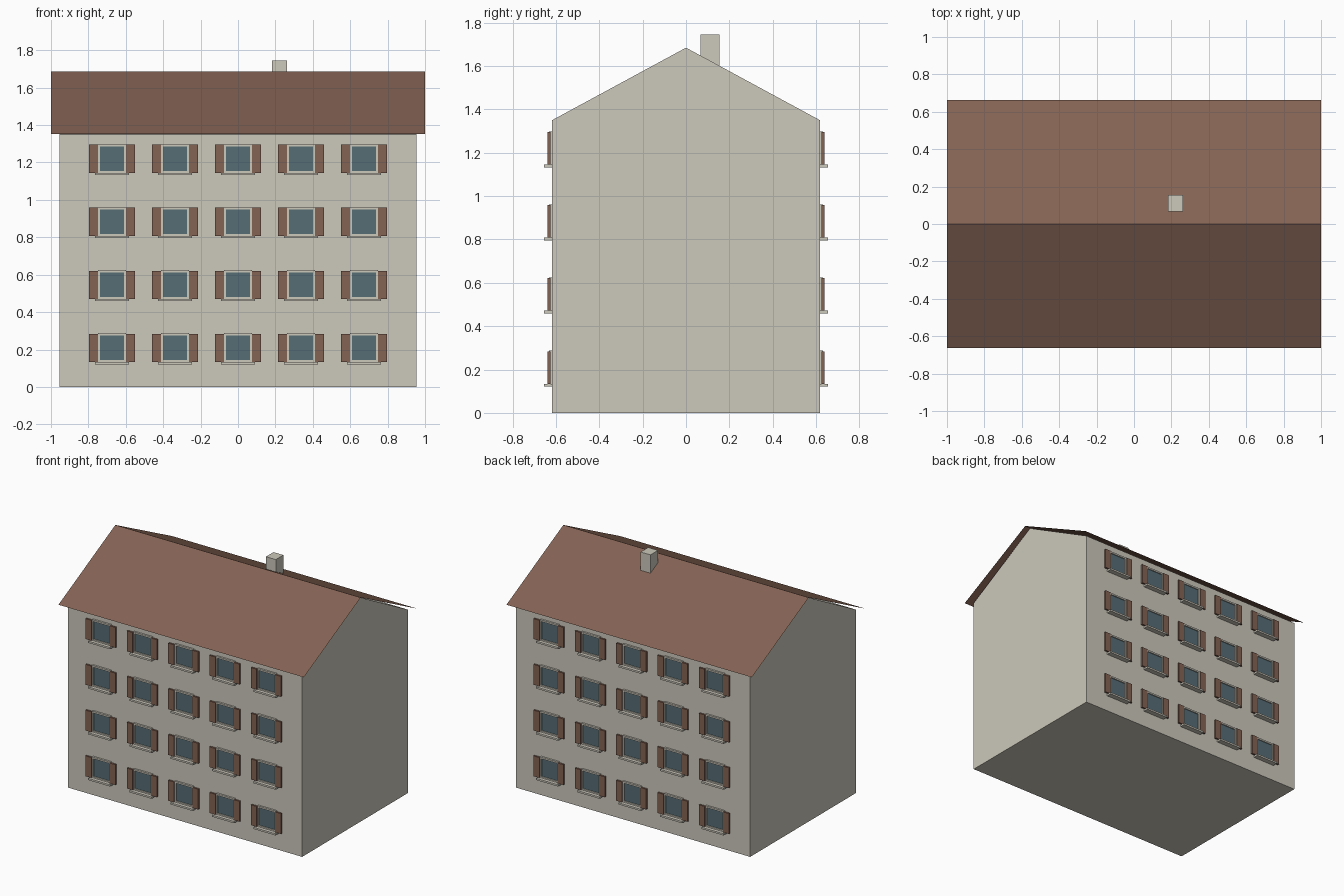
import bpy, bmesh

cube = bpy.data.objects.get("Cube")
if cube:
    bpy.data.objects.remove(cube, do_unlink=True)


def material(name, rgb):
    """Flat material from display values 0-255."""
    color = [((c / 255 + 0.055) / 1.055) ** 2.4 for c in rgb] + [1]
    m = bpy.data.materials.new(name)
    m.use_nodes = True
    m.diffuse_color = color
    m.node_tree.nodes["Principled BSDF"].inputs["Base Color"].default_value = color
    return m


plaster = material("plaster", (204, 200, 187))
tile = material("brown tile", (132, 99, 84))
glass = material("blue grey glass", (86, 109, 117))


def finish(name, bm, mat):
    bmesh.ops.recalc_face_normals(bm, faces=bm.faces)
    mesh = bpy.data.meshes.new(name)
    bm.to_mesh(mesh)
    bm.free()
    mesh.materials.append(mat)
    obj = bpy.data.objects.new(name, mesh)
    bpy.context.collection.objects.link(obj)
    return obj


def add_box(bm, x, y, z):
    """Box between the (low, high) pairs on each axis."""
    verts = bmesh.ops.create_cube(bm, size=1)["verts"]
    for v in verts:
        v.co = [lo + (c + 0.5) * (hi - lo) for c, (lo, hi) in zip(v.co, (x, y, z))]


def extrude_profile(name, points, half_length, mat, closed):
    """Sweep a y-z profile along x; closed profiles get end caps."""
    bm = bmesh.new()
    ends = [[bm.verts.new((x, y, z)) for y, z in points] for x in (-half_length, half_length)]
    n = len(points)
    for i in range(n if closed else n - 1):
        j = (i + 1) % n
        bm.faces.new((ends[0][i], ends[0][j], ends[1][j], ends[1][i]))
    if closed:
        for end in ends:
            bm.faces.new(end)
    return finish(name, bm, mat)


# Gabled body and thin overhanging roof
WALL = 0.617
extrude_profile("house_body", [(-WALL, 0), (WALL, 0), (WALL, 1.35), (0, 1.684), (-WALL, 1.35)],
                0.955, plaster, True)
extrude_profile("roof", [(-0.662, 1.352), (0, 1.687), (0.662, 1.352)], 1.0, tile, False)

# Chimney
bm = bmesh.new()
add_box(bm, (0.182, 0.262), (0.066, 0.154), (1.5, 1.744))
finish("chimney", bm, plaster)

# Window parts, repeated over five columns, four floors and both long sides
SPACING = 0.337


def window_parts(name, mat, boxes):
    bm = bmesh.new()
    for side in (-1, 1):
        for col in range(-2, 3):
            for floor in range(4):
                cx, cz = col * SPACING, 0.209 + floor * SPACING
                for x, depth, z in boxes:
                    y = sorted(side * (WALL + d) for d in depth)
                    add_box(bm, [cx + v for v in x], y, [cz + v for v in z])
    return finish(name, bm, mat)


out = (-0.005, 0.014)
window_parts("window_frames", plaster, [
    ((-0.075, -0.065), out, (-0.075, 0.078)),
    ((0.065, 0.075), out, (-0.075, 0.078)),
    ((-0.065, 0.065), out, (0.066, 0.078)),
    ((-0.065, 0.065), out, (-0.075, -0.065))])
window_parts("window_glass", glass, [((-0.065, 0.065), (-0.002, 0.006), (-0.065, 0.066))])
window_parts("window_sills", plaster, [((-0.09, 0.09), (-0.005, 0.038), (-0.088, -0.075))])
window_parts("shutters", tile, [
    ((s - 0.0235, s + 0.0235), (0.008, 0.021), (-0.075, 0.075)) for s in (-0.0985, 0.0985)])
